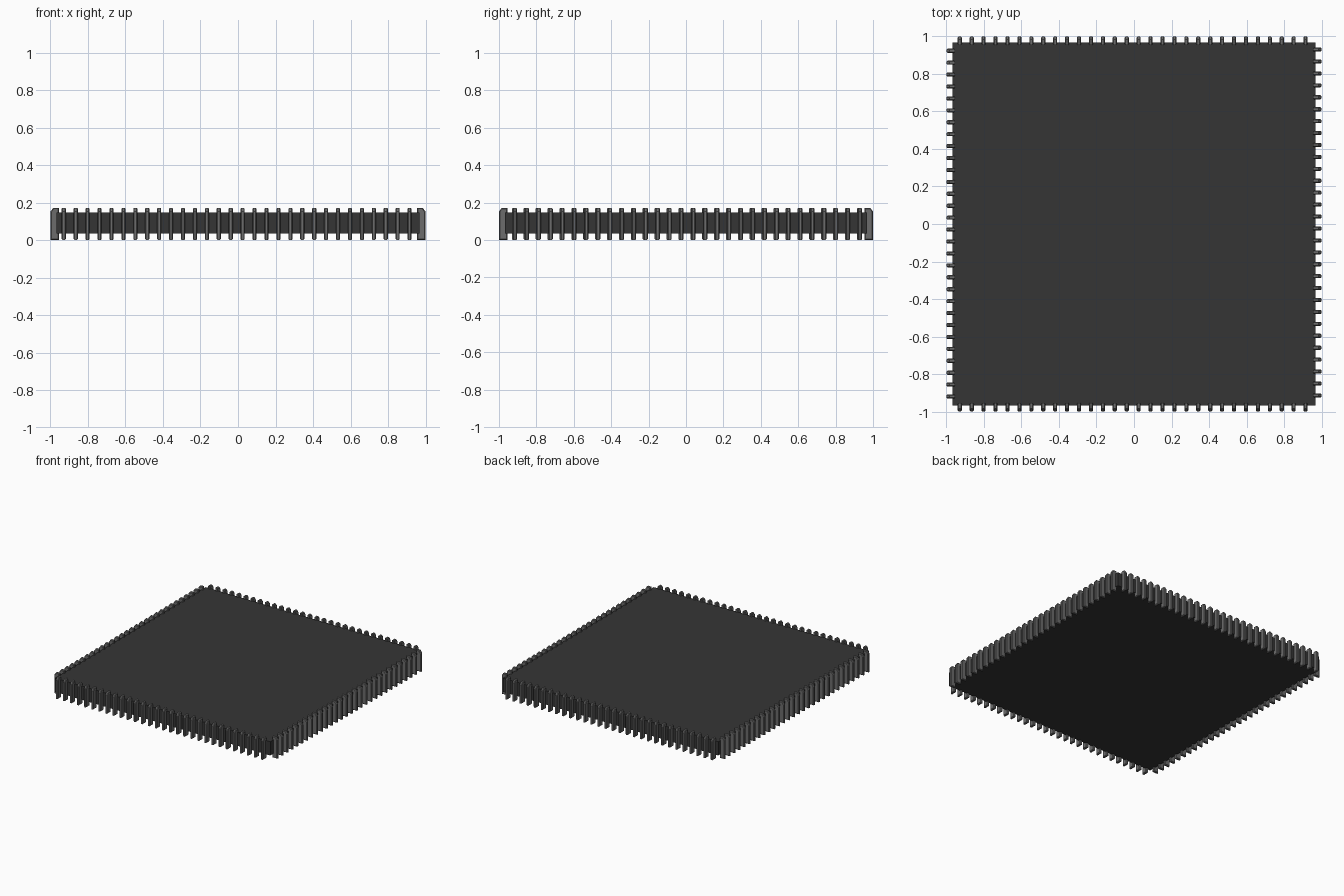
import bpy
import bmesh
from mathutils import Matrix
from math import pi

cube = bpy.data.objects.get("Cube")
if cube:
    bpy.data.objects.remove(cube, do_unlink=True)


def make_material(name, level):
    mat = bpy.data.materials.new(name)
    mat.use_nodes = True
    colour = (level, level, level, 1)
    mat.diffuse_color = colour
    mat.node_tree.nodes["Principled BSDF"].inputs["Base Color"].default_value = colour
    return mat


charcoal = make_material("charcoal", 0.036)
steel_grey = make_material("steel grey", 0.15)


def add_object(name, bm, mat):
    mesh = bpy.data.meshes.new(name)
    bm.to_mesh(mesh)
    bm.free()
    mesh.materials.append(mat)
    obj = bpy.data.objects.new(name, mesh)
    bpy.context.collection.objects.link(obj)
    return obj


# Flat square body
bm = bmesh.new()
bmesh.ops.create_cube(bm, size=1)
bmesh.ops.transform(bm, verts=bm.verts, matrix=Matrix.Translation((0, 0, 0.091))
                    @ Matrix.Diagonal((1.934, 1.934, 0.112, 1)))
add_object("body_slab", bm, charcoal)

# Pin side profile (y outward = negative, z up), chamfered at the top outer edge
PIN_COUNT = 30
PIN_STEP = 0.0636
PIN_WIDTH = 0.022
PROFILE = [(-1, 0), (-0.955, 0), (-0.955, 0.172), (-0.985, 0.172), (-1, 0.152)]


def add_pin(bm, x):
    verts = [bm.verts.new((x - PIN_WIDTH / 2, y, z)) for y, z in PROFILE]
    face = bm.faces.new(verts)
    ext = bmesh.ops.extrude_face_region(bm, geom=[face])
    moved = [v for v in ext["geom"] if isinstance(v, bmesh.types.BMVert)]
    bmesh.ops.translate(bm, verts=moved, vec=(PIN_WIDTH, 0, 0))


# One row of pins along each side: name, turn about z, shift along the row
ROWS = [("front_pins", 0, -0.007), ("left_pins", pi / 2, 0.008),
        ("back_pins", pi, 0.007), ("right_pins", -pi / 2, -0.002)]
for name, turn, shift in ROWS:
    bm = bmesh.new()
    for i in range(PIN_COUNT):
        add_pin(bm, shift + (i - (PIN_COUNT - 1) / 2) * PIN_STEP)
    # Rounded long edges of every pin
    bmesh.ops.recalc_face_normals(bm, faces=bm.faces)
    rims = [e for e in bm.edges
            if abs(e.verts[0].co.x - e.verts[1].co.x) < 0.001]
    bmesh.ops.bevel(bm, geom=rims, offset=0.005, segments=1, affect="EDGES")
    bmesh.ops.rotate(bm, verts=bm.verts, cent=(0, 0, 0),
                     matrix=Matrix.Rotation(turn, 3, "Z"))
    add_object(name, bm, steel_grey)
